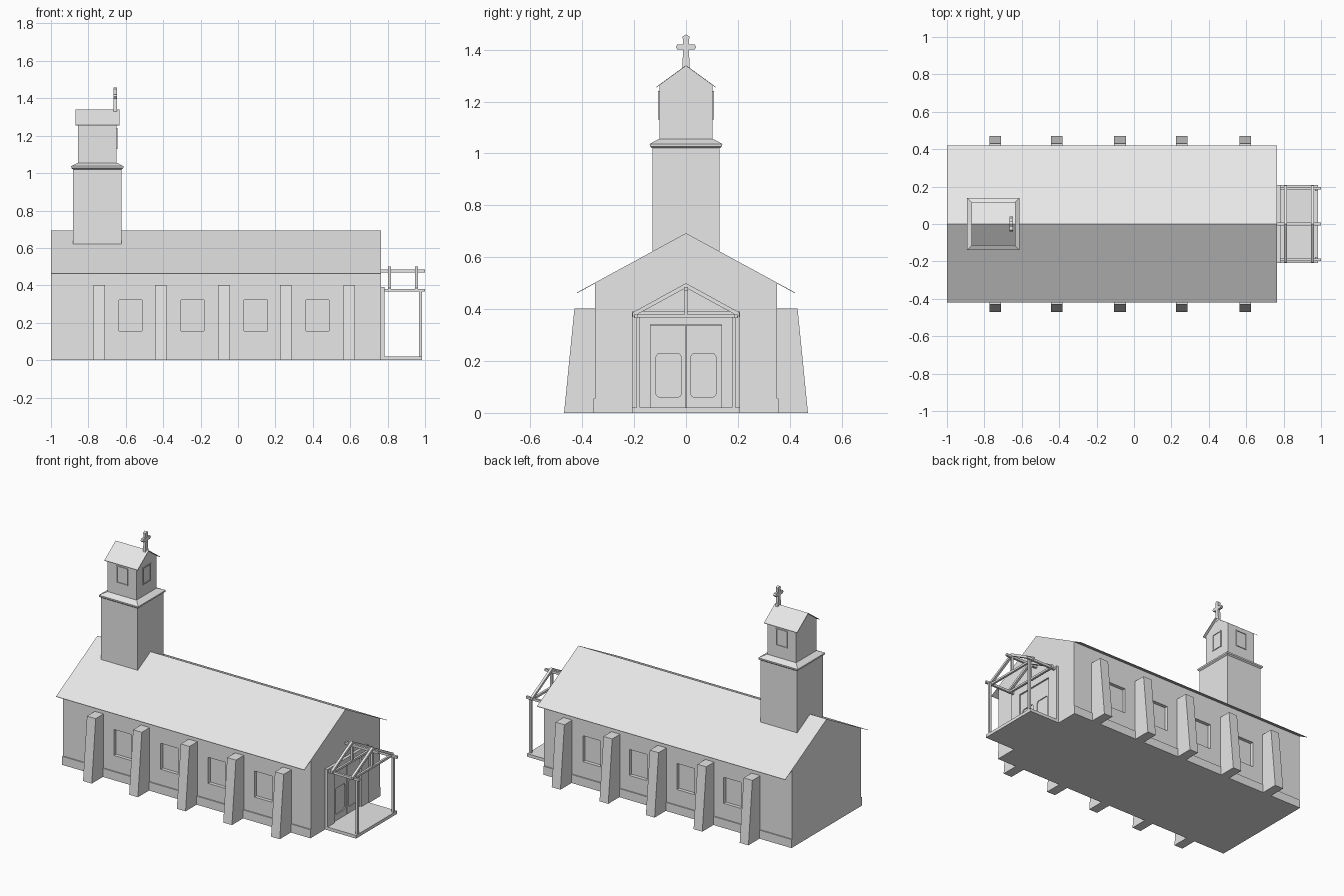
import bpy
import bmesh
from mathutils import Vector, Matrix

if "Cube" in bpy.data.objects:
    bpy.data.objects.remove(bpy.data.objects["Cube"])

stone = bpy.data.materials.new("pale_grey")
stone.diffuse_color = (0.8, 0.8, 0.8, 1)
stone.use_nodes = True
stone.node_tree.nodes["Principled BSDF"].inputs["Base Color"].default_value = stone.diffuse_color


def finish(name, bm, recalc=True):
    if recalc:
        bmesh.ops.recalc_face_normals(bm, faces=bm.faces[:])
    me = bpy.data.meshes.new(name)
    bm.to_mesh(me)
    bm.free()
    me.materials.append(stone)
    ob = bpy.data.objects.new(name, me)
    bpy.context.collection.objects.link(ob)
    return ob


def add_box(bm, x0, x1, y0, y1, z0, z1):
    m = Matrix.Translation(((x0 + x1) / 2, (y0 + y1) / 2, (z0 + z1) / 2))
    bmesh.ops.create_cube(bm, size=1, matrix=m @ Matrix.Diagonal((x1 - x0, y1 - y0, z1 - z0, 1)))


def boxes(name, specs):
    bm = bmesh.new()
    for s in specs:
        add_box(bm, *s)
    return finish(name, bm)


def add_prism(bm, pts, x0, x1):
    """Extrude a (y, z) profile along x."""
    f = bm.faces.new([bm.verts.new((x0, y, z)) for y, z in pts])
    ext = bmesh.ops.extrude_face_region(bm, geom=[f])
    bmesh.ops.translate(bm, vec=(x1 - x0, 0, 0),
                        verts=[v for v in ext["geom"] if isinstance(v, bmesh.types.BMVert)])


def prism(name, pts, x0, x1):
    bm = bmesh.new()
    add_prism(bm, pts, x0, x1)
    return finish(name, bm)


def gable_roof(name, x0, x1, half, eave, ridge, t=0.003):
    return prism(name, [(-half, eave), (0, ridge), (half, eave),
                        (half, eave - t), (0, ridge - t), (-half, eave - t)], x0, x1)


def cut(ob, cutter):
    cutter.hide_render = True
    cutter.hide_viewport = True
    cutter.display_type = 'WIRE'
    mod = ob.modifiers.new("openings", 'BOOLEAN')
    mod.operation = 'DIFFERENCE'
    mod.solver = 'EXACT'
    mod.object = cutter


# Nave with recessed side windows
nave = prism("nave", [(-0.35, 0), (0.35, 0), (0.35, 0.5), (0, 0.691), (-0.35, 0.5)], -1, 0.765)
windows = [-0.575, -0.243, 0.095, 0.425]
cut(nave, boxes("window_cutter", [(x - 0.062, x + 0.062, s * 0.35 - 0.022, s * 0.35 + 0.022, 0.155, 0.322)
                                  for x in windows for s in (-1, 1)]))
gable_roof("nave_roof", -1, 0.765, 0.42, 0.464, 0.693)

# Plinth strips along both long walls
boxes("plinth", [(-1, 0.765, min(s * 0.34, s * 0.357), max(s * 0.34, s * 0.357), 0, 0.055)
                 for s in (-1, 1)])

# Sloping buttresses
bm = bmesh.new()
for x in (-0.742, -0.414, -0.075, 0.255, 0.595):
    for s in (-1, 1):
        add_prism(bm, [(s * 0.34, 0), (s * 0.47, 0), (s * 0.43, 0.402), (s * 0.34, 0.402)],
                  x - 0.031, x + 0.031)
finish("buttresses", bm)

# Tower shaft and cornice with sloped top
TX = -0.752
boxes("tower", [(TX - 0.13, TX + 0.13, -0.13, 0.13, 0.55, 1.025)])
bm = bmesh.new()
rings = []
for r, z in ((0.13, 1.02), (0.139, 1.027), (0.14, 1.037), (0.105, 1.055)):
    rings.append([bm.verts.new((TX + a * r, b * r, z))
                  for a, b in ((-1, -1), (1, -1), (1, 1), (-1, 1))])
for lo, hi in zip(rings, rings[1:]):
    for i in range(4):
        bm.faces.new((lo[i], lo[(i + 1) % 4], hi[(i + 1) % 4], hi[i]))
bm.faces.new(rings[0])
bm.faces.new(rings[-1])
finish("tower_cornice", bm)

# Belfry with gabled top
prism("belfry", [(-0.102, 1.045), (0.102, 1.045), (0.102, 1.264), (0, 1.337), (-0.102, 1.264)],
      -0.855, -0.65)
gable_roof("belfry_roof", -0.87, -0.634, 0.114, 1.257, 1.34)


# Thin belfry window frames on three sides
bm = bmesh.new()
for a0, a1, z0, z1 in ((-0.04, -0.034, 1.13, 1.24), (0.034, 0.04, 1.13, 1.24),
                       (-0.034, 0.034, 1.13, 1.136), (-0.034, 0.034, 1.234, 1.24)):
    add_box(bm, -0.652, -0.645, a0, a1, z0, z1)
    for s in (-1, 1):
        add_box(bm, TX + a0, TX + a1, s * 0.1035 - 0.0035, s * 0.1035 + 0.0035, z0, z1)
finish("belfry_window_frames", bm)

# Cross with pointed ends
half = [(0.015, 1.32), (0.011, 1.40), (0.033, 1.40), (0.04, 1.41), (0.033, 1.42),
        (0.011, 1.42), (0.013, 1.45)]
prism("cross", half + [(0, 1.459)] + [(-y, z) for y, z in reversed(half)], -0.665, -0.648)

# Porch floor and doorway surround
boxes("porch_floor", [(0.76, 0.985, -0.208, 0.208, 0, 0.02)])
boxes("door_surround", [(0.76, 0.783, -0.208, -0.137, 0.02, 0.39),
                        (0.76, 0.783, 0.137, 0.208, 0.02, 0.39),
                        (0.76, 0.783, -0.137, 0.137, 0.34, 0.39)])

# Double doors with sunken round-cornered panels
doors = boxes("doors", [(0.75, 0.774, -0.136, -0.001, 0.021, 0.339),
                        (0.75, 0.774, 0.001, 0.136, 0.021, 0.339)])
bm = bmesh.new()
for s in (-1, 1):
    pts = [(-0.05, 0.215), (-0.05, 0.075), (-0.045, 0.065), (-0.035, 0.06), (0.035, 0.06),
           (0.045, 0.065), (0.05, 0.075), (0.05, 0.215), (0.04, 0.228), (-0.04, 0.228)]
    add_prism(bm, [(s * 0.067 + y, z) for y, z in pts], 0.768, 0.79)
cut(doors, finish("door_panel_cutter", bm))

# Porch posts, long beams and ridge beam
W = 0.007
boxes("porch_posts", [(0.968, 0.983, s * 0.184 - W, s * 0.184 + W, 0.02, 0.37) for s in (-1, 1)])
boxes("porch_beams", [(0.765, 1.0, s * 0.192 - W, s * 0.192 + W, 0.366, 0.381) for s in (-1, 1)]
      + [(0.765, 1.0, -W, W, 0.47, 0.485)])

# Two open roof trusses
bm = bmesh.new()
for x in (0.81, 0.955):
    add_box(bm, x - W, x + W, -0.2, 0.2, 0.367, 0.38)
    add_box(bm, x - W, x + W, -0.006, 0.006, 0.38, 0.485)
    for s in (-1, 1):
        add_prism(bm, [(s * 0.206, 0.37), (s * 0.206, 0.387), (0, 0.5), (0, 0.482)],
                  x - W - 0.001, x + W + 0.001)
finish("porch_trusses", bm)
